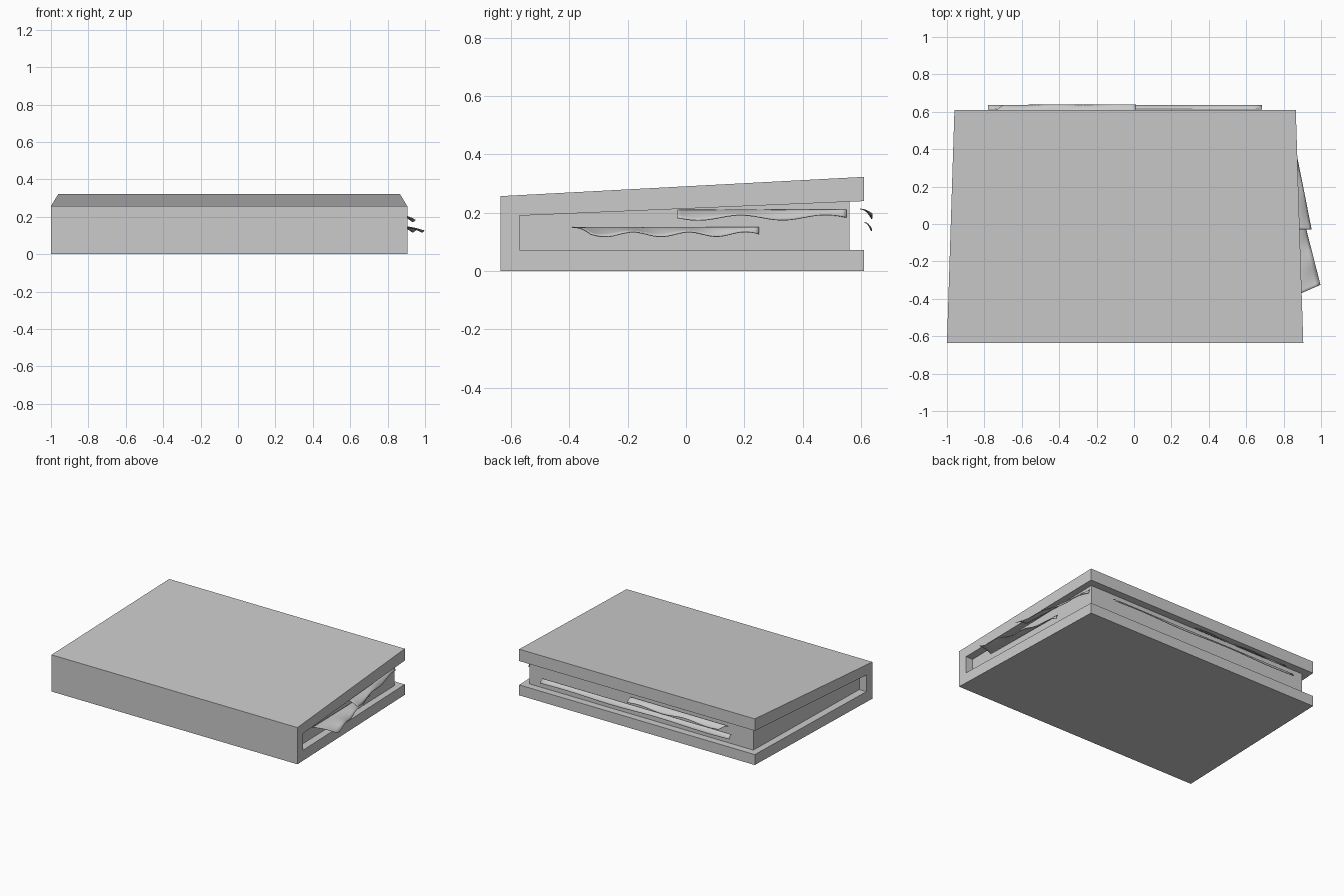
import bpy, bmesh, math

if "Cube" in bpy.data.objects:
    bpy.data.objects.remove(bpy.data.objects["Cube"])

Y0, Y1 = -0.635, 0.61          # spine and fore edge of the cover


def prism(name, profile, left, right):
    """Extrude a (y, z) profile across x; left/right give x at the spine and fore edge."""
    bm = bmesh.new()

    def ring(ends):
        out = []
        for y, z in profile:
            t = (y - Y0) / (Y1 - Y0)
            out.append(bm.verts.new((ends[0] + (ends[1] - ends[0]) * t, y, z)))
        return out

    a, b = ring(left), ring(right)
    bm.faces.new(a)
    bm.faces.new(b[::-1])
    for i in range(len(a)):
        j = (i + 1) % len(a)
        bm.faces.new((a[j], a[i], b[i], b[j]))
    bmesh.ops.recalc_face_normals(bm, faces=bm.faces)
    return finish(name, bm)


def finish(name, bm):
    mesh = bpy.data.meshes.new(name)
    bm.to_mesh(mesh)
    bm.free()
    ob = bpy.data.objects.new(name, mesh)
    bpy.context.collection.objects.link(ob)
    return ob


def loose_page(name, root, tip, z, droop, ripple, waves, nu=40, nv=6):
    """Drooping rippled sheet between a root edge and an outer edge (pairs of xy points)."""
    bm = bmesh.new()
    grid = []
    for i in range(nu + 1):
        u = i / nu
        r = [root[0][k] + (root[1][k] - root[0][k]) * u for k in (0, 1)]
        o = [tip[0][k] + (tip[1][k] - tip[0][k]) * u for k in (0, 1)]
        row = []
        for j in range(nv + 1):
            v = j / nv
            h = z - v * v * (droop + ripple * math.sin(waves * math.tau * u))
            row.append(bm.verts.new((r[0] + (o[0] - r[0]) * v,
                                     r[1] + (o[1] - r[1]) * v, h)))
        grid.append(row)
    for i in range(nu):
        for j in range(nv):
            bm.faces.new((grid[i][j], grid[i][j + 1], grid[i + 1][j + 1], grid[i + 1][j]))
    bmesh.ops.recalc_face_normals(bm, faces=bm.faces)
    for f in bm.faces:
        f.smooth = True
    ob = finish(name, bm)
    mod = ob.modifiers.new("thickness", 'SOLIDIFY')
    mod.thickness = 0.003
    return ob


# Wrapped cover: C-shaped section, spine at the front
prism("cover",
      [(Y0, 0), (Y1, 0), (Y1, 0.073), (-0.57, 0.073), (-0.57, 0.19),
       (Y1, 0.24), (Y1, 0.323), (Y0, 0.257)],
      (-1.0, -0.96), (0.905, 0.865))

# Page block
prism("page_block",
      [(-0.57, 0.073), (0.56, 0.073), (0.56, 0.238), (-0.57, 0.19)],
      (-0.945, -0.912), (0.85, 0.82))

# Loose pages sticking out of the right side
loose_page("side_page_lower", [(0.85, -0.39), (0.84, 0.25)],
           [(0.997, -0.325), (0.85, 0.25)], 0.152, 0.025, 0.008, 3)
loose_page("side_page_upper", [(0.86, -0.03), (0.825, 0.55)],
           [(0.95, -0.03), (0.835, 0.55)], 0.211, 0.027, 0.009, 2)

# Loose pages at the fore edge
loose_page("back_page_lower", [(-0.78, 0.612), (0.685, 0.612)],
           [(-0.78, 0.637), (0.685, 0.637)], 0.168, 0.026, 0.004, 2)
loose_page("back_page_upper", [(-0.75, 0.6), (0.01, 0.597)],
           [(-0.7, 0.637), (0.01, 0.64)], 0.214, 0.025, 0.008, 2)
